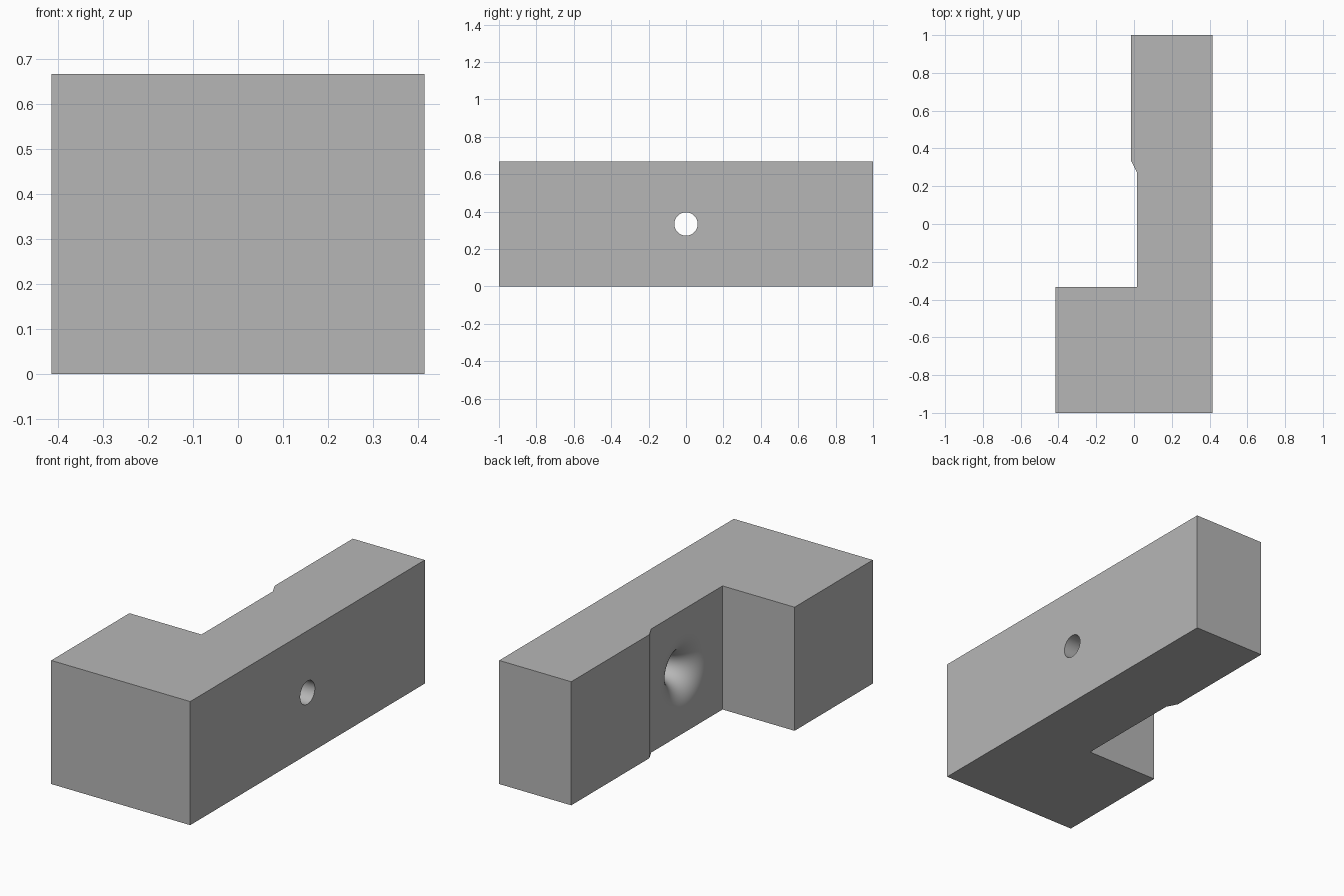
import bpy
import bmesh
import math

cube = bpy.data.objects.get("Cube")
if cube:
    bpy.data.objects.remove(cube, do_unlink=True)

HEIGHT = 0.667
AXIS_Z = HEIGHT / 2
FACE_X = 0.015      # recessed inner face
BORE = 0.0625       # through hole radius
FLARE = 0.145       # rounding radius of the hole mouth
SEGMENTS = 64

# Single grey material
grey = bpy.data.materials.new("plain_grey")
grey.use_nodes = True
colour = (0.47, 0.47, 0.47, 1)
grey.diffuse_color = colour
grey.node_tree.nodes["Principled BSDF"].inputs["Base Color"].default_value = colour


def add_object(name, bm):
    bmesh.ops.recalc_face_normals(bm, faces=bm.faces)
    mesh = bpy.data.meshes.new(name)
    bm.to_mesh(mesh)
    bm.free()
    mesh.materials.append(grey)
    obj = bpy.data.objects.new(name, mesh)
    bpy.context.collection.objects.link(obj)
    return obj


# L-shaped block: extruded plan outline with a shallow recess
outline = [(-0.415, -1), (0.415, -1), (0.415, 1), (-0.015, 1),
           (-0.015, 0.333), (FACE_X, 0.275), (FACE_X, -0.333), (-0.415, -0.333)]
bm = bmesh.new()
base = bm.faces.new([bm.verts.new((x, y, 0)) for x, y in outline])
top = bmesh.ops.extrude_face_region(bm, geom=[base])["geom"]
bmesh.ops.translate(bm, vec=(0, 0, HEIGHT),
                    verts=[v for v in top if isinstance(v, bmesh.types.BMVert)])
block = add_object("l_shaped_block", bm)

# Hole cutter: straight bore with a rounded, flaring mouth
steps = 14
profile = [(0.6, BORE)]
for i in range(steps + 1):
    a = math.radians(90) * i / steps
    profile.append((FACE_X + FLARE * (1 - math.sin(a)),
                    BORE + FLARE * (1 - math.cos(a))))
profile.append((FACE_X - 0.1, BORE + FLARE))

bm = bmesh.new()
rings = []
for x, r in profile:
    angles = [math.tau * k / SEGMENTS for k in range(SEGMENTS)]
    rings.append([bm.verts.new((x, r * math.cos(a), AXIS_Z + r * math.sin(a)))
                  for a in angles])
for ring, following in zip(rings, rings[1:]):
    for k in range(SEGMENTS):
        n = (k + 1) % SEGMENTS
        bm.faces.new((ring[k], ring[n], following[n], following[k]))
bm.faces.new(rings[0])
bm.faces.new(rings[-1])
cutter = add_object("hole_cutter", bm)
cutter.hide_render = True

# Cut the hole and discard the cutter
cut = block.modifiers.new("flared_hole", "BOOLEAN")
cut.operation = "DIFFERENCE"
cut.solver = "EXACT"
cut.object = cutter
bpy.context.view_layer.objects.active = block
block.select_set(True)
bpy.ops.object.modifier_apply(modifier=cut.name)
bpy.data.objects.remove(cutter, do_unlink=True)

# Smooth only the hole wall; the block stays flat
mesh = block.data
for face in mesh.polygons:
    corners = [mesh.vertices[i].co for i in face.vertices]
    face.use_smooth = all(math.hypot(c.y, c.z - AXIS_Z) < BORE + FLARE + 0.01
                          for c in corners)
